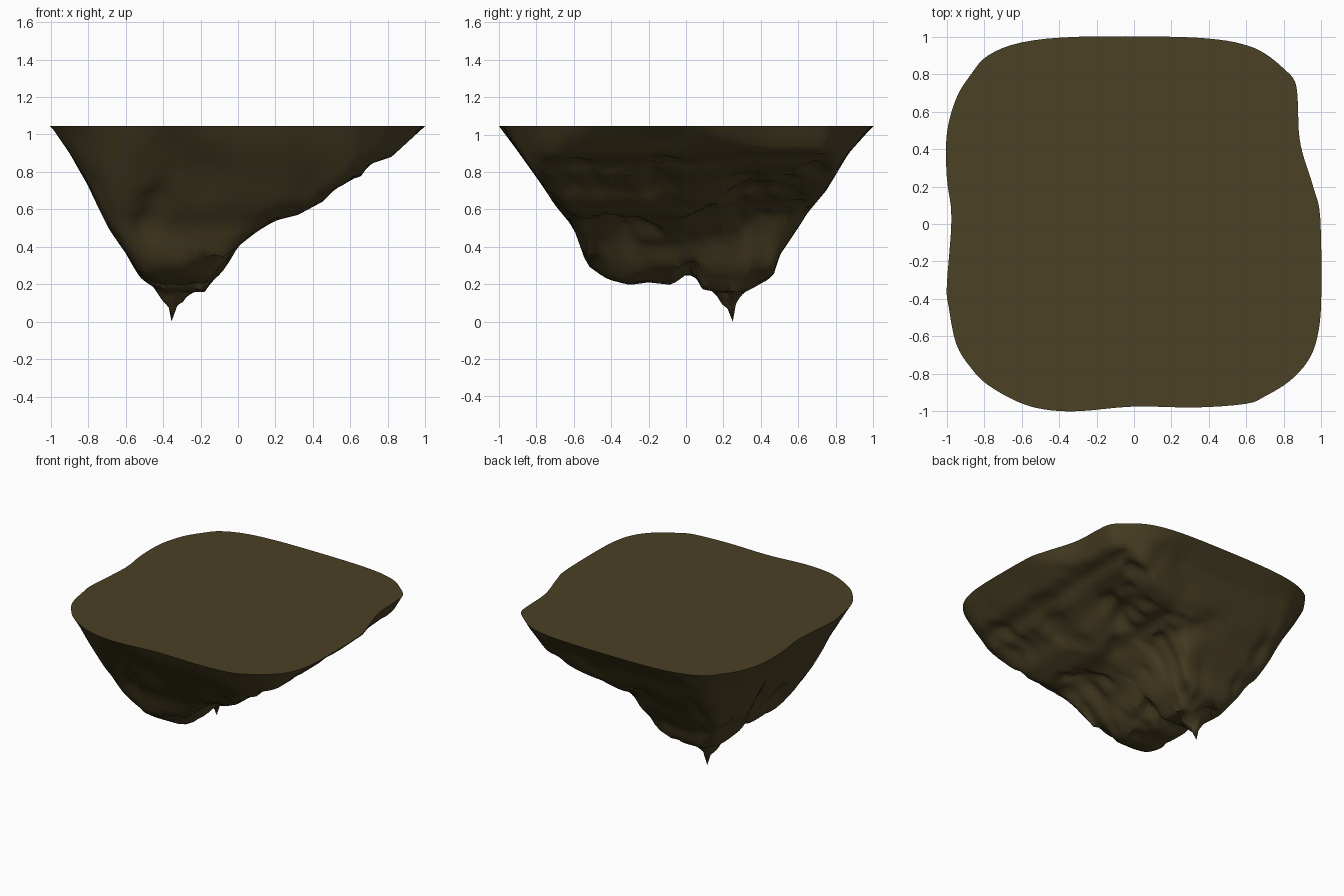
import bpy, bmesh, math
from mathutils import Vector, noise
from mathutils.geometry import intersect_point_line

if "Cube" in bpy.data.objects:
    bpy.data.objects.remove(bpy.data.objects["Cube"])

TOP = 1.045
TIP = Vector((-0.355, 0.25, 0))

# Outline of the flat top
OUTLINE = [(0.88, 0.5), (0.9, 0.38), (0.96, 0.19), (0.995, 0.03), (1, -0.4), (0.98, -0.6),
           (0.93, -0.73), (0.83, -0.84), (0.7, -0.92), (0.6, -0.96), (0.33, -0.98), (0, -0.975),
           (-0.3, -1), (-0.48, -0.99), (-0.62, -0.95), (-0.78, -0.86), (-0.87, -0.77),
           (-0.95, -0.64), (-0.99, -0.44), (-1, -0.33), (-0.975, 0.03), (-1, 0.25), (-1, 0.48),
           (-0.95, 0.67), (-0.87, 0.8), (-0.78, 0.9), (-0.6, 0.97), (-0.3, 1), (0.2, 1),
           (0.45, 0.985), (0.6, 0.955), (0.7, 0.91), (0.8, 0.83), (0.86, 0.76), (0.875, 0.65)]

# Lower edge of the rock from the front (x, z) and from the side (y, z)
FRONT = [(-1, TOP), (-0.9, 0.9), (-0.8, 0.72), (-0.69, 0.46), (-0.6, 0.34), (-0.52, 0.18),
         (-0.4, 0.1), (-0.18, 0.11), (-0.14, 0.2), (-0.07, 0.27), (0, 0.4), (0.1, 0.48),
         (0.2, 0.54), (0.32, 0.57), (0.45, 0.64), (0.52, 0.71), (0.66, 0.78), (0.7, 0.84),
         (0.82, 0.88), (1, TOP)]
SIDE = [(-1, TOP), (-0.9, 0.91), (-0.8, 0.77), (-0.7, 0.62), (-0.6, 0.5), (-0.53, 0.29),
        (-0.42, 0.21), (-0.3, 0.17), (-0.2, 0.19), (-0.08, 0.17), (0, 0.24), (0.05, 0.23),
        (0.09, 0.13), (0.18, 0.1), (0.32, 0.1), (0.38, 0.14), (0.47, 0.24), (0.5, 0.35),
        (0.6, 0.5), (0.65, 0.58), (0.75, 0.7), (0.87, 0.9), (1, TOP)]


def depth_at(profile, s):
    for (a, za), (b, zb) in zip(profile, profile[1:]):
        if s <= b:
            f = max(0, (s - a) / (b - a))
            return max(1e-3, TOP - za - (zb - za) * f)
    return 1e-3


def smooth_loop(pts, steps):
    """Catmull-Rom through a closed loop."""
    p = [Vector((x, y, 0)) for x, y in pts]
    n, out = len(p), []
    for i in range(n):
        a, b, c, d = (p[(i + k) % n] for k in (-1, 0, 1, 2))
        for j in range(steps):
            t = j / steps
            out.append(b + 0.5 * t * (c - a + t * (2 * a - 5 * b + 4 * c - d
                                                  + t * (3 * (b - c) + d - a))))
    return out


rim = smooth_loop(OUTLINE[::-1], 4)


def rim_distance(p):
    best = 9
    for i in range(0, len(rim), 2):
        a, b = rim[i], rim[(i + 2) % len(rim)]
        q, f = intersect_point_line(p, a, b)
        q = a if f < 0 else b if f > 1 else q
        best = min(best, (p - q).length)
    return best


def depth(p):
    front, side = depth_at(FRONT, p.x), depth_at(SIDE, p.y)
    # the shelf on the right is hollowed out towards the back
    hollow = min(1, max(0, p.y / 0.3)) * min(1, max(0, (p.x + 0.1) / 0.3))
    front *= 1 - 0.2 * hollow
    edge = max(1e-3, 1.85 * rim_distance(p))
    d = sum(v ** -12 for v in (front, side, edge)) ** (-1 / 12)
    # gullies running down the flanks
    gully = noise.noise(p * 4.0 + Vector((3, 1, 0))) + 0.5 * noise.noise(p * 9.0)
    d -= 0.09 * max(0, gully) * min(1, d / 0.4)
    # sharp tip
    d += 0.15 * max(0, 1 - (p - TIP).length / 0.1)
    return min(d, TOP)


# Rock body: flat cap plus rings closing in on the tip
RINGS = 44
bm = bmesh.new()
rows = []
for k in range(RINGS):
    t = 1 - k / RINGS
    row = []
    for r in rim:
        p = TIP + (r - TIP) * t
        row.append(bm.verts.new((p.x, p.y, TOP if k == 0 else TOP - depth(p))))
    rows.append(row)
n = len(rim)
for a, b in zip(rows, rows[1:]):
    for i in range(n):
        j = (i + 1) % n
        bm.faces.new((a[i], a[j], b[j], b[i]))
tip = bm.verts.new((TIP.x, TIP.y, 0))
for i in range(n):
    bm.faces.new((rows[-1][i], rows[-1][(i + 1) % n], tip))
bm.faces.new(rows[0])
bmesh.ops.recalc_face_normals(bm, faces=bm.faces)

mesh = bpy.data.meshes.new("island_rock")
bm.to_mesh(mesh)
bm.free()
rock = bpy.data.objects.new("island_rock", mesh)
bpy.context.collection.objects.link(rock)

earth = bpy.data.materials.new("dark_earth")
earth.diffuse_color = (0.07, 0.052, 0.018, 1)
earth.use_nodes = True
earth.node_tree.nodes["Principled BSDF"].inputs["Base Color"].default_value = earth.diffuse_color
mesh.materials.append(earth)

bpy.context.view_layer.objects.active = rock
rock.select_set(True)
bpy.ops.object.shade_smooth_by_angle(angle=math.radians(40))
